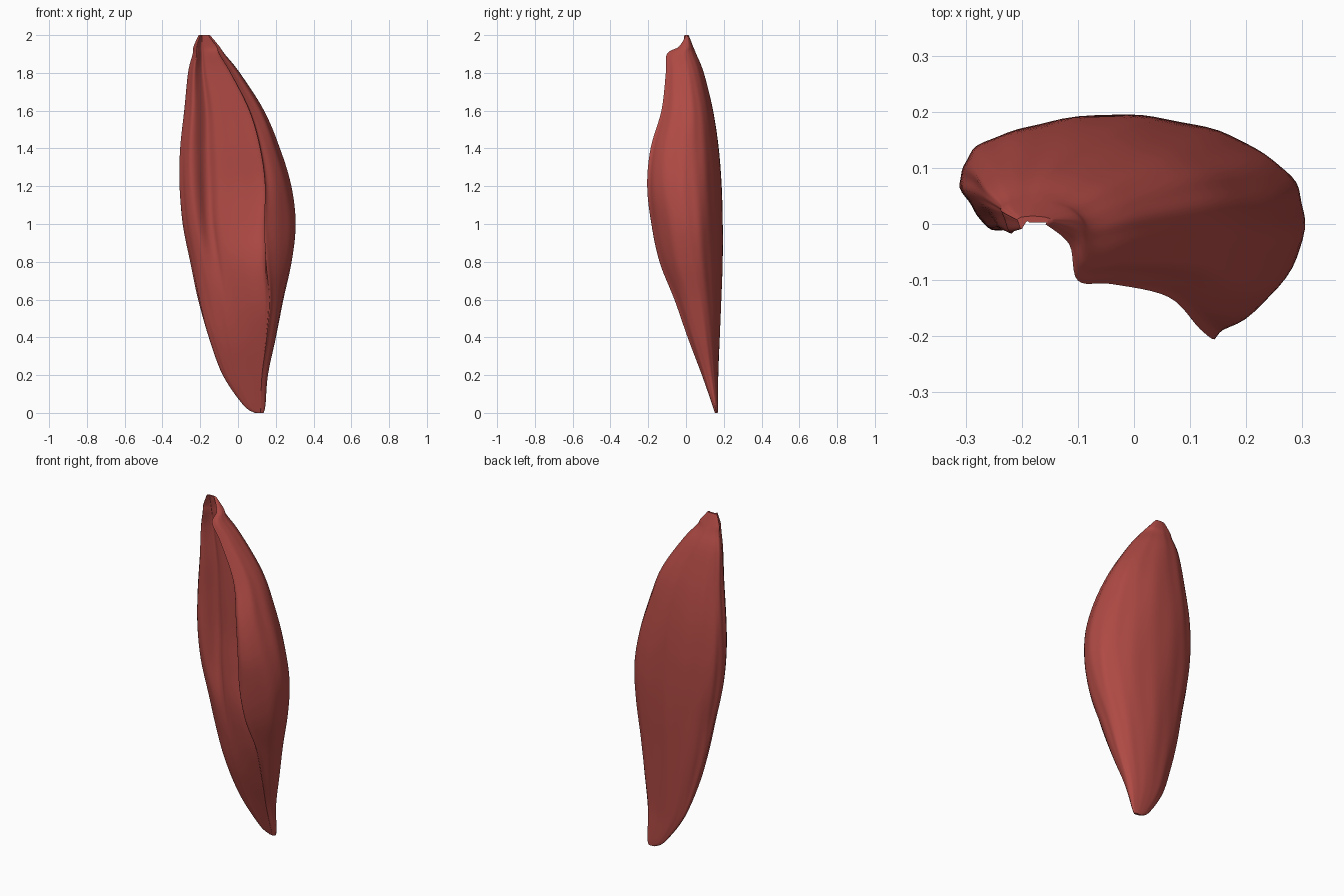
import bpy
import bmesh
import math
from mathutils import Vector

old = bpy.data.objects.get("Cube")
if old:
    bpy.data.objects.remove(old, do_unlink=True)

# Levels: height, left x, right x, back y, lip x, lip y, hollow floor y
LEVELS = [
    (0.0, .09, .135, .168, .12, .153, .157),
    (.04, .03, .145, .17, .12, .14, .146),
    (.2, -.08, .158, .171, .125, .085, .105),
    (.4, -.155, .2, .178, .15, .01, .055),
    (.6, -.21, .24, .185, .165, -.06, .03),
    (.8, -.25, .285, .192, .147, -.138, .02),
    (1.0, -.29, .305, .194, .138, -.178, .02),
    (1.2, -.308, .28, .189, .142, -.197, .022),
    (1.4, -.305, .22, .174, .116, -.178, .022),
    (1.6, -.285, .138, .143, .06, -.123, .022),
    (1.8, -.265, .01, .093, -.04, -.102, .022),
    (1.9, -.24, -.07, .053, -.1, -.097, .016),
    (1.94, -.235, -.098, .037, -.115, -.035, .013),
    (2.0, -.208, -.148, .014, -.158, .0, .003),
]
RING_STEPS = 7
LEVEL_STEPS = 6


def blend(a, b, c, d, t):
    """Catmull-Rom interpolation from b to c."""
    return 0.5 * (2 * b + (c - a) * t + (2 * a - 5 * b + 4 * c - d) * t * t
                  + (3 * b - a - 3 * c + d) * t ** 3)


def section(level):
    """Rounded back and folded flap; hollow front that slopes up to the lip lower down."""
    z, l, r, b, lx, ly, f = level
    w, d, span, drop = r - l, b - f, lx - l, f - ly
    full = max(0, min(1, (1.1 - z) / .5))
    hollow = 1 - full
    corners = [
        (l + .12 * w, f + .12 * d * full - min(.033, .2 * w) * hollow),
        (l + .03 * w, f + .28 * d * full + .07 * d * hollow),
        (l, f + .4 * d + .1 * d * full),
        (l + .055 * w, b - .3 * d),
        (l + .22 * w, b - .08 * d),
        (l + .5 * w, b),
        (l + .77 * w, b - .1 * (b - ly)),
        (l + .94 * w, b - .27 * (b - ly)),
        (r, (b + ly) / 2),
        (r - .25 * (r - lx), ly + .2 * (b - ly)),
        (lx + .12 * (r - lx), ly + .015 * (b - ly)),
        (lx, ly),
        (lx + .03 * w * hollow - .03 * span * full, f - (.55 + .35 * full) * drop),
        (lx - .08 * span * full, f - (.1 + .65 * full) * drop),
        (l + .7 * span, f - (.06 + .44 * full) * drop),
        (l + .46 * span, f - .2 * full * drop - .05 * d * hollow),
        (l + .33 * span, f + .13 * d * hollow - .08 * full * drop),
    ]
    pts = [Vector((x, y, z)) for x, y in corners]
    n = len(pts)
    return [blend(pts[i - 1], pts[i], pts[(i + 1) % n], pts[(i + 2) % n], s / RING_STEPS)
            for i in range(n) for s in range(RING_STEPS)]


# Smoothly interpolated rings from the lower tip to the upper tip
keys = [section(level) for level in LEVELS]
rings = []
last = len(keys) - 1
for i in range(last):
    four = [keys[max(0, min(last, i + k))] for k in (-1, 0, 1, 2)]
    for s in range(LEVEL_STEPS):
        rings.append([blend(*p, s / LEVEL_STEPS) for p in zip(*four)])
rings.append(keys[-1])

# Shallow fibres that drift around the body
count = len(rings[0])
for ring in rings:
    centre = sum(ring, Vector()) / count
    for i, p in enumerate(ring):
        turn = math.tau * i / count
        ripple = math.sin(13 * turn + 5 * p.z) + .6 * math.sin(23 * turn - 4 * p.z)
        p += (p - centre) * .008 * ripple

bm = bmesh.new()
loops = [[bm.verts.new(p) for p in ring] for ring in rings]
for low, high in zip(loops, loops[1:]):
    for i in range(count):
        j = (i + 1) % count
        bm.faces.new((low[i], low[j], high[j], high[i]))
bm.faces.new(loops[0])
bm.faces.new(loops[-1])
bmesh.ops.triangulate(bm, faces=[f for f in bm.faces if len(f.verts) > 4])
bmesh.ops.recalc_face_normals(bm, faces=bm.faces)
mesh = bpy.data.meshes.new("muscle_body")
bm.to_mesh(mesh)
bm.free()
body = bpy.data.objects.new("muscle_body", mesh)
bpy.context.collection.objects.link(body)

# Muscle red
red = bpy.data.materials.new("muscle_red")
red.use_nodes = True
colour = (.43, .068, .058, 1)
red.diffuse_color = colour
red.node_tree.nodes["Principled BSDF"].inputs["Base Color"].default_value = colour
mesh.materials.append(red)

bpy.ops.object.select_all(action='DESELECT')
body.select_set(True)
bpy.context.view_layer.objects.active = body
bpy.ops.object.shade_smooth_by_angle(angle=math.radians(60))
